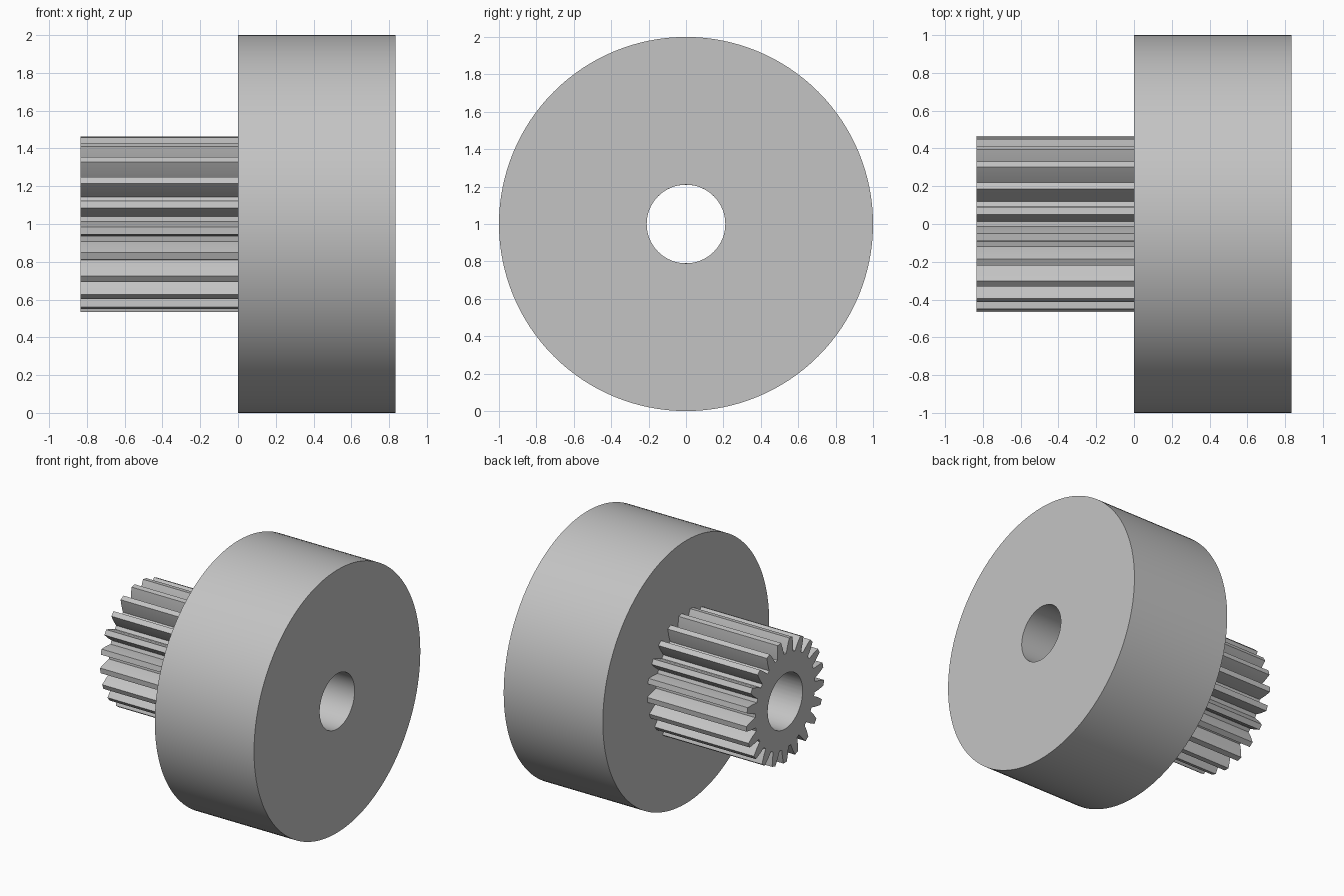
import bpy
import bmesh
from math import cos, sin, radians, tau

cube = bpy.data.objects.get("Cube")
if cube:
    bpy.data.objects.remove(cube, do_unlink=True)

# Single grey finish
grey = bpy.data.materials.new("plain grey")
grey.use_nodes = True
colour = (0.55, 0.55, 0.55, 1)
grey.diffuse_color = colour
grey.node_tree.nodes["Principled BSDF"].inputs["Base Color"].default_value = colour

HALF_LENGTH = 0.835
BORE_RADIUS = 0.21
TEETH = 21


def bored_prism(name, profile, x0, x1):
    """Extrude a polar (angle, radius) outline along x, with a round bore."""
    bm = bmesh.new()

    def loop(x, bore):
        return [bm.verts.new((x, r * cos(a), 1 + r * sin(a)))
                for a, r in ((a, BORE_RADIUS if bore else r) for a, r in profile)]

    # Outer skin, far cap, bore wall and near cap joined in a closed ring
    rings = [loop(x0, False), loop(x1, False), loop(x1, True), loop(x0, True)]
    n = len(profile)
    for k, ring in enumerate(rings):
        following = rings[(k + 1) % len(rings)]
        for i in range(n):
            j = (i + 1) % n
            bm.faces.new((ring[i], ring[j], following[j], following[i]))
    bmesh.ops.recalc_face_normals(bm, faces=bm.faces)

    mesh = bpy.data.meshes.new(name)
    bm.to_mesh(mesh)
    bm.free()
    mesh.materials.append(grey)
    obj = bpy.data.objects.new(name, mesh)
    bpy.context.collection.objects.link(obj)
    bpy.ops.object.select_all(action="DESELECT")
    obj.select_set(True)
    bpy.context.view_layer.objects.active = obj
    bpy.ops.object.shade_smooth_by_angle(angle=radians(25))
    return obj


# Plain wheel on the +x half
SIDES = 128
bored_prism("wheel", [(tau * i / SIDES, 1.0) for i in range(SIDES)], 0, HALF_LENGTH)

# Toothed pinion on the -x half, one tooth pointing straight down
half_tooth = [(2.45, 0.466), (4.5, 0.415), (6.4, 0.36)]
tooth = [(-a, r) for a, r in reversed(half_tooth)] + half_tooth
pinion = [(tau * t / TEETH - tau / 4 + radians(a), r)
          for t in range(TEETH) for a, r in tooth]
bored_prism("pinion", pinion, -HALF_LENGTH, 0)
